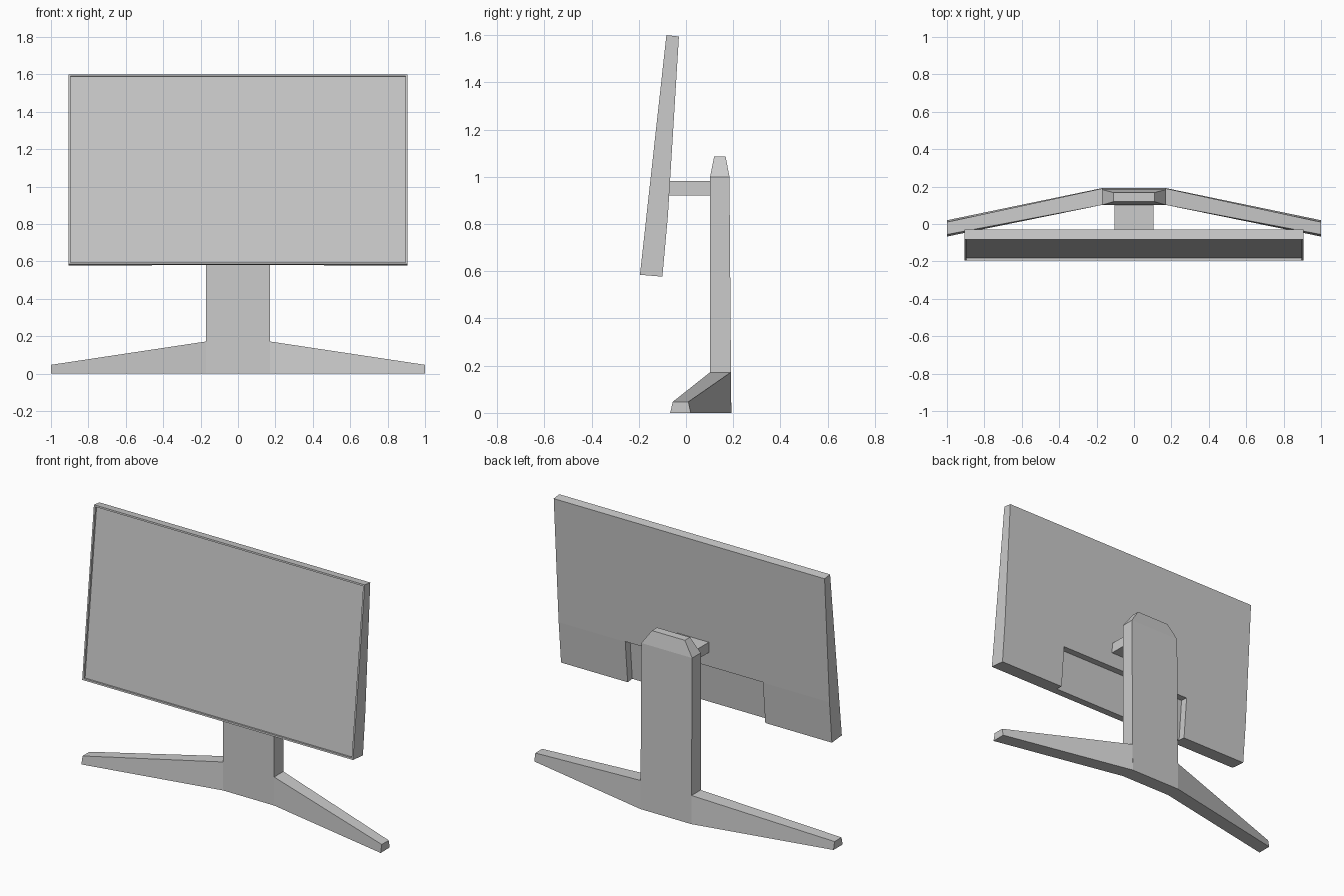
import bpy
import bmesh

if "Cube" in bpy.data.objects:
    bpy.data.objects.remove(bpy.data.objects["Cube"])


def make_object(name, bm):
    bmesh.ops.recalc_face_normals(bm, faces=bm.faces)
    mesh = bpy.data.meshes.new(name)
    bm.to_mesh(mesh)
    bm.free()
    obj = bpy.data.objects.new(name, mesh)
    bpy.context.collection.objects.link(obj)
    return obj


def loft(sections):
    """Skin a row of equal-length cross-sections and cap both ends."""
    bm = bmesh.new()
    rings = [[bm.verts.new(p) for p in s] for s in sections]
    n = len(rings[0])
    for a, b in zip(rings, rings[1:]):
        for i in range(n):
            j = (i + 1) % n
            bm.faces.new((a[i], a[j], b[j], b[i]))
    bm.faces.new(rings[0])
    bm.faces.new(rings[-1])
    bmesh.ops.recalc_face_normals(bm, faces=bm.faces)
    return bm


def prism(profile, half_width):
    """Extrude a (y, z) profile across x."""
    return loft([[(x, y, z) for y, z in profile] for x in (-half_width, half_width)])


def rect(hx, y0, y1, z):
    return [(-hx, y0, z), (hx, y0, z), (hx, y1, z), (-hx, y1, z)]


# Tilted display housing with a slight bend in its back
bm = prism([(-0.195, 0.585), (-0.083, 1.60), (-0.03, 1.594),
            (-0.077, 0.83), (-0.10, 0.577)], 0.905)
# Thin bezel around the sunken screen
bm.normal_update()
front = min(bm.faces, key=lambda f: f.normal.y)
bmesh.ops.inset_region(bm, faces=[front], thickness=0.014)
bmesh.ops.inset_region(bm, faces=[front], thickness=0.001, depth=-0.012)
housing = make_object("display_housing", bm)

# Recess in the lower back of the housing
cutter = make_object("back_recess_cutter", prism(
    [(-0.122, 0.835), (0.02, 0.825), (0.02, 0.54), (-0.148, 0.54)], 0.46))
cutter.hide_render = True
cutter.hide_set(True)
mod = housing.modifiers.new("back_recess", 'BOOLEAN')
mod.operation = 'DIFFERENCE'
mod.solver = 'EXACT'
mod.object = cutter

# Arm joining display to column
make_object("mount_arm", prism([(-0.09, 0.92), (0.12, 0.92), (0.12, 0.982), (-0.09, 0.982)], 0.105))

# Column with tapered cap
make_object("column", loft([rect(0.17, 0.102, 0.192, 0.0),
                            rect(0.17, 0.102, 0.184, 1.0),
                            rect(0.11, 0.119, 0.168, 1.085)]))

# Splayed feet, mirrored
for side, label in ((-1, "left"), (1, "right")):
    inner = [(0.102, 0.0), (0.192, 0.0), (0.190, 0.172), (0.102, 0.172)]
    outer = [(-0.067, 0.0), (0.02, 0.0), (0.01, 0.047), (-0.056, 0.047)]
    make_object(label + "_foot", loft([[(side * 0.17, y, z) for y, z in inner],
                                       [(side * 1.0, y, z) for y, z in outer]]))
